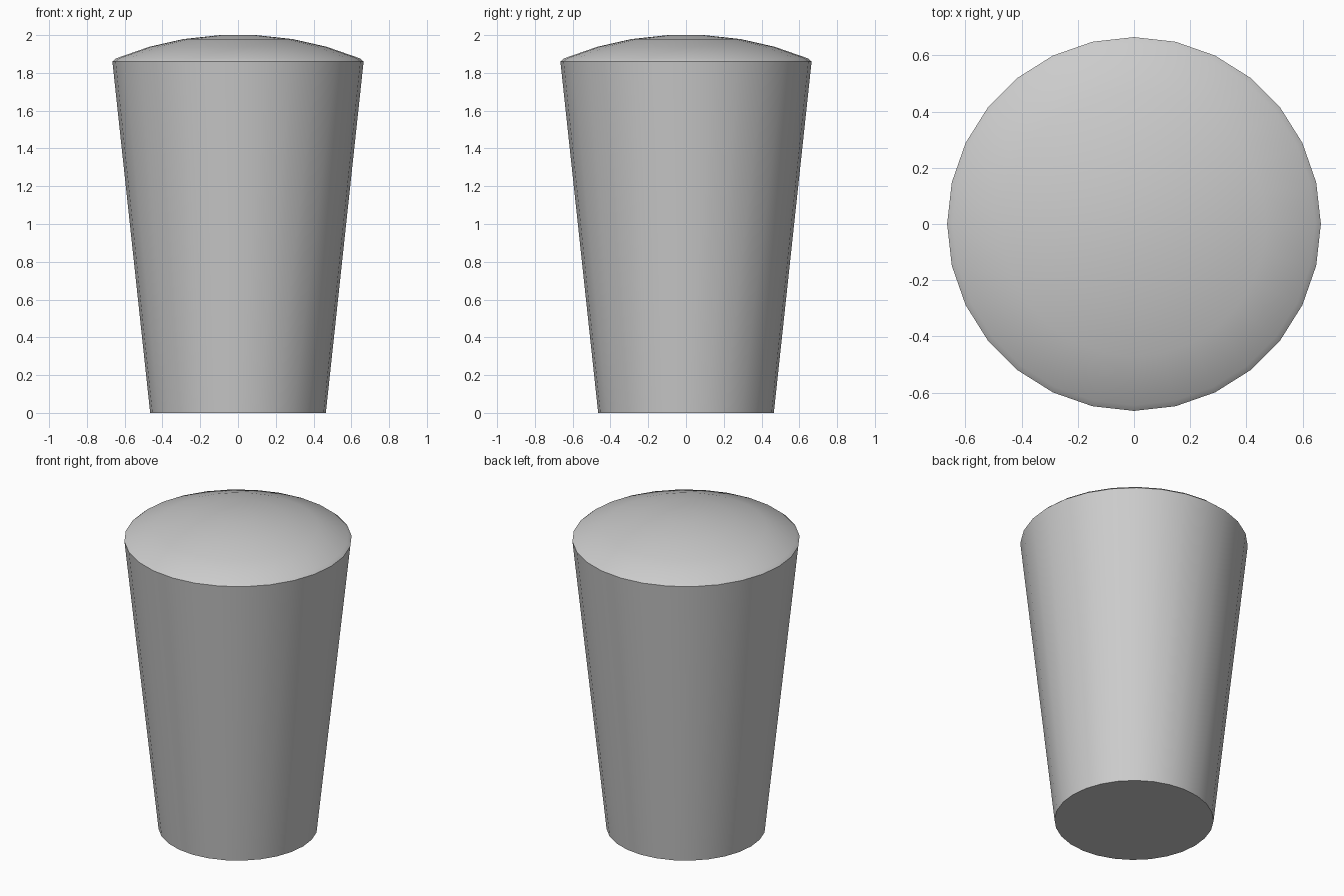
import bpy, bmesh, math

if "Cube" in bpy.data.objects:
    bpy.data.objects.remove(bpy.data.objects["Cube"])

SIDES = 28
# radius, height from base to crown
PROFILE = [(0.465, 0.0), (0.665, 1.86), (0.645, 1.877), (0.47, 1.938),
           (0.29, 1.979), (0.095, 2.0)]


def lathe(name, profile, sides):
    bm = bmesh.new()
    rings = []
    for r, z in profile:
        rings.append([bm.verts.new((r * math.cos(2 * math.pi * i / sides),
                                    r * math.sin(2 * math.pi * i / sides), z))
                      for i in range(sides)])
    for low, high in zip(rings, rings[1:]):
        for i in range(sides):
            j = (i + 1) % sides
            bm.faces.new((low[i], low[j], high[j], high[i]))
    # closed base and crown
    bm.faces.new(rings[0][::-1])
    bm.faces.new(rings[-1])
    mesh = bpy.data.meshes.new(name)
    bm.to_mesh(mesh)
    bm.free()
    obj = bpy.data.objects.new(name, mesh)
    bpy.context.collection.objects.link(obj)
    return obj


# tapered body with shallow domed top
body = lathe("tapered_domed_body", PROFILE, SIDES)
bpy.context.view_layer.objects.active = body
body.select_set(True)
bpy.ops.object.shade_smooth_by_angle(angle=math.radians(30))
